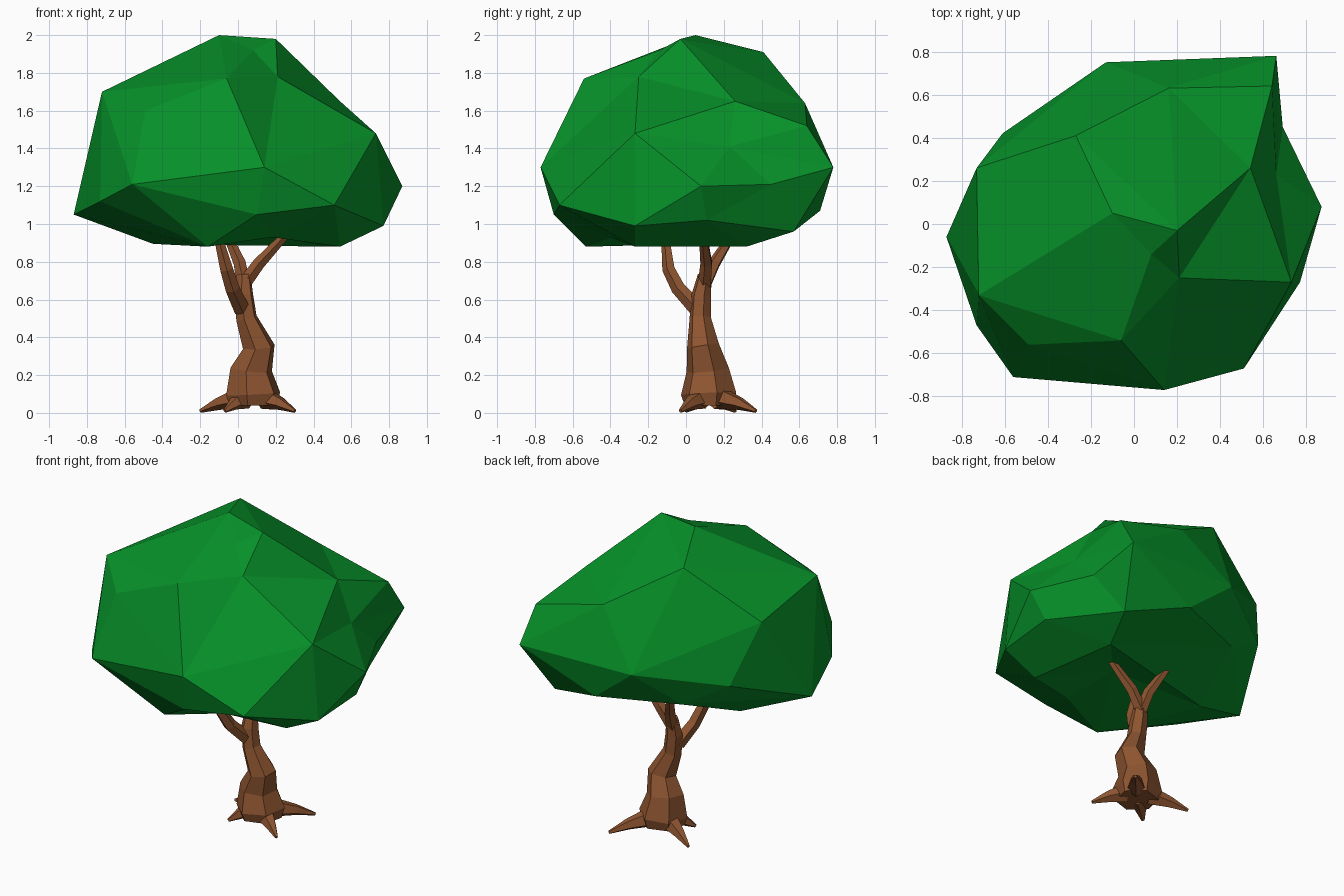
import bpy, bmesh, math
from mathutils import Vector

if "Cube" in bpy.data.objects:
    bpy.data.objects.remove(bpy.data.objects["Cube"])


def material(name, rgb):
    m = bpy.data.materials.new(name)
    m.diffuse_color = (*rgb, 1)
    m.use_nodes = True
    m.node_tree.nodes["Principled BSDF"].inputs["Base Color"].default_value = m.diffuse_color
    return m


LEAF = material("leaf green", (0.002, 0.28, 0.022))
BARK = material("bark brown", (0.27, 0.09, 0.03))


def finish(bm, name, mat):
    bmesh.ops.recalc_face_normals(bm, faces=bm.faces[:])
    me = bpy.data.meshes.new(name)
    bm.to_mesh(me)
    bm.free()
    me.materials.append(mat)
    ob = bpy.data.objects.new(name, me)
    bpy.context.collection.objects.link(ob)
    return ob


def limb(name, path, sides=5, spin=0.3):
    """Faceted tapering tube; path holds (x, y, z, radius)."""
    bm = bmesh.new()
    pts = [Vector(p[:3]) for p in path]
    rings = []
    for i, p in enumerate(pts):
        t = (pts[min(i + 1, len(pts) - 1)] - pts[max(i - 1, 0)]).normalized()
        ref = Vector((0, 1, 0)) if abs(t.z) > 0.6 else Vector((0, 0, 1))
        u = t.cross(ref).normalized()
        w = t.cross(u)
        r = path[i][3]
        rings.append([bm.verts.new(p + r * (u * math.cos(a) + w * math.sin(a)))
                      for a in (spin + math.tau * k / sides for k in range(sides))])
    for a, b in zip(rings, rings[1:]):
        for k in range(sides):
            n = (k + 1) % sides
            bm.faces.new((a[k], a[n], b[n], b[k]))
    bm.faces.new(rings[0])
    bm.faces.new(rings[-1])
    return finish(bm, name, BARK)


# Canopy: corner points from crown to underside
crown = [(-.10, .05, 2.0), (.20, -.03, 1.98), (.08, -.14, 1.92), (-.06, -.54, 1.77),
         (.21, -.25, 1.78), (-.27, .41, 1.91), (.54, .26, 1.65)]
shoulder = [(-.49, -.56, 1.60), (-.72, -.33, 1.70), (-.73, .26, 1.62), (.16, .63, 1.64),
            (.64, .64, 1.52), (.73, -.27, 1.48), (.66, .23, 1.41)]
belt = [(-.56, -.71, 1.21), (.14, -.77, 1.30), (.51, -.67, 1.10), (.87, .08, 1.20),
        (.69, .45, 1.21), (.66, .78, 1.30), (-.13, .75, 1.30), (-.61, .42, 1.23),
        (-.87, -.06, 1.05), (-.73, -.47, 1.12)]
base = [(.10, -.70, 1.05), (.77, -.27, .99), (.78, .11, 1.02), (.16, .71, 1.07),
        (.55, .57, .96), (-.33, .51, 1.07), (-.45, .08, .895),
        (-.16, -.53, .88), (.54, -.27, .88), (.45, .32, .88),
        (.16, 0, .95), (.18, -.40, .93)]

# Hull is taken on rounded points, so hollows survive (deepest on the right)
points = [Vector(p) for p in crown + shoulder + belt + base]
mid = Vector((0, 0, 1.40))
bm = bmesh.new()
home = {}
for p in points:
    d = p - mid
    d.z *= 1.4
    t = 0.9 if p.x > 0.05 else 0.6
    v = bm.verts.new(d * (1 - t) + d.normalized() * 0.8 * t)
    home[v] = p
bmesh.ops.convex_hull(bm, input=bm.verts[:])
for v in bm.verts:
    v.co = home[v]
bmesh.ops.delete(bm, geom=[v for v in bm.verts if not v.link_faces], context='VERTS')
finish(bm, "canopy", LEAF)

# Trunk, leaning and twisting up to the fork
limb("trunk", [(.08, .12, .04, .13), (.08, .12, .10, .15), (.07, .115, .23, .115),
               (.11, .09, .35, .088), (.045, .075, .50, .058), (.03, .08, .62, .053),
               (.03, .10, .73, .038)], 6)

# Three branches into the canopy
limb("left_branch", [(.02, .06, .55, .045), (-.03, -.04, .66, .040),
                     (-.06, -.09, .76, .036), (-.11, -.11, .95, .022)])
limb("right_branch", [(.03, .10, .68, .038), (.11, .11, .79, .034), (.26, .09, .95, .022)])
limb("back_branch", [(.03, .10, .68, .038), (.01, .15, .79, .034), (-.06, .25, .95, .022)])

# Roots spreading from the foot
for i, (x, y) in enumerate([(.30, .37), (-.20, .26), (.30, -.03), (-.07, .0)]):
    cx, cy = .08, .12
    limb(f"root_{i + 1}", [(cx + (x - cx) * f, cy + (y - cy) * f, z, r)
                           for f, z, r in ((.25, .08, .06), (.65, .05, .035), (1, .01, .01))])
